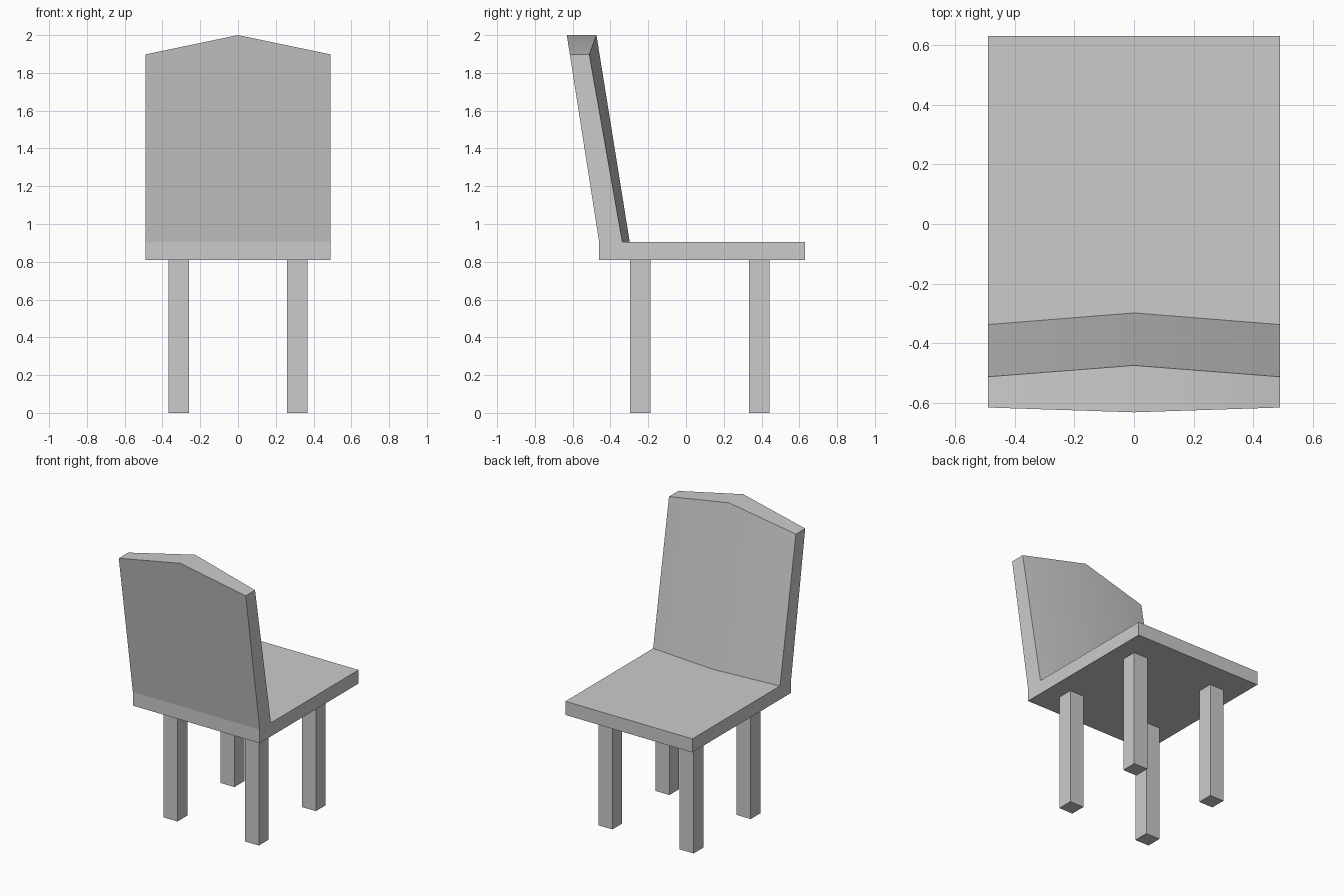
import bpy, bmesh
from mathutils import Vector

if "Cube" in bpy.data.objects:
    bpy.data.objects.remove(bpy.data.objects["Cube"])

SEAT_BOTTOM, SEAT_TOP = 0.81, 0.905
HALF_WIDTH = 0.49


def finish(bm, name):
    bmesh.ops.recalc_face_normals(bm, faces=bm.faces)
    mesh = bpy.data.meshes.new(name)
    bm.to_mesh(mesh)
    bm.free()
    obj = bpy.data.objects.new(name, mesh)
    bpy.context.collection.objects.link(obj)
    return obj


def section(x, hinge_y, front_y, back_y, top_z):
    """L-shaped side profile of seat and backrest at a given x."""
    yz = [(0.63, SEAT_BOTTOM), (0.63, SEAT_TOP), (hinge_y, SEAT_TOP),
          (front_y, top_z), (back_y, top_z),
          (-0.46, SEAT_TOP), (-0.46, SEAT_BOTTOM)]
    return [Vector((x, y, z)) for y, z in yz]


# Seat and peaked backrest: loft the profile across the width
bm = bmesh.new()
side = (-0.337, -0.512, -0.615, 1.898)
peak = (-0.298, -0.474, -0.631, 2.0)
rings = [[bm.verts.new(p) for p in section(x, *shape)]
         for x, shape in ((-HALF_WIDTH, side), (0, peak), (HALF_WIDTH, side))]
n = len(rings[0])
for a, b in zip(rings, rings[1:]):
    for i in range(n):
        j = (i + 1) % n
        face = bm.faces.new((a[i], a[j], b[j], b[i]))
        face.smooth = i in (2, 3)  # bowed front and top of the backrest
bm.faces.new(rings[0])
bm.faces.new(rings[-1])
for a, b in zip(rings, rings[1:]):
    bm.edges.get((a[3], b[3])).smooth = False  # crisp upper rim
finish(bm, "seat_and_backrest")


# Four square legs
def leg(name, x, y, size=0.108):
    bm = bmesh.new()
    bmesh.ops.create_cube(bm, size=1)
    bmesh.ops.scale(bm, vec=(size, size, SEAT_BOTTOM), verts=bm.verts)
    bmesh.ops.translate(bm, vec=(x, y, SEAT_BOTTOM / 2), verts=bm.verts)
    finish(bm, name)


for side_name, x in (("left", -0.314), ("right", 0.314)):
    leg(f"backrest_leg_{side_name}", x, -0.242)
    leg(f"seat_edge_leg_{side_name}", x, 0.387)
